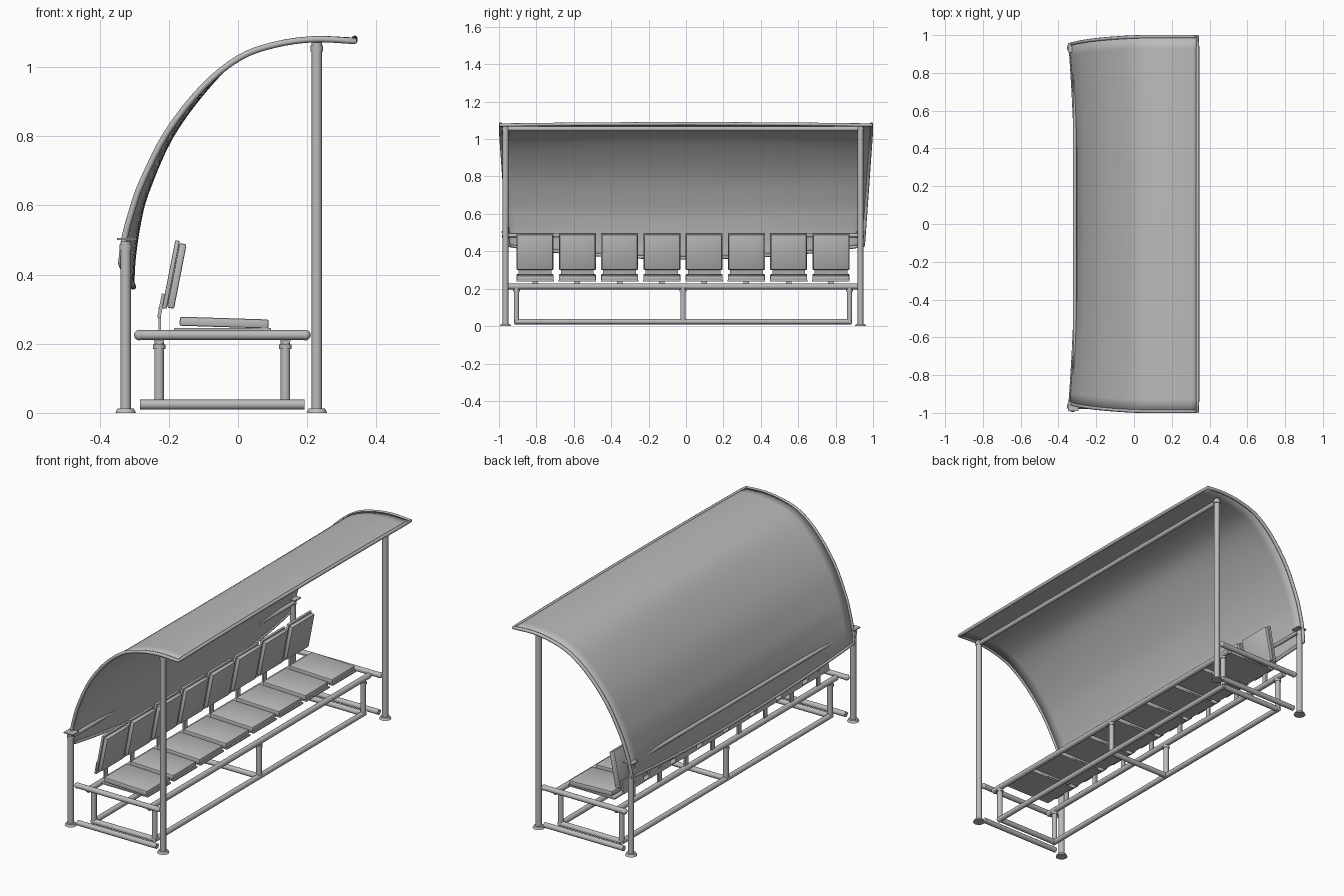
import bpy, bmesh, math
from mathutils import Vector, Matrix

cube = bpy.data.objects.get("Cube")
if cube:
    bpy.data.objects.remove(cube, do_unlink=True)

grey = bpy.data.materials.new("mid grey")
grey.use_nodes = True
GREY = (0.5, 0.5, 0.5, 1)
grey.diffuse_color = GREY
grey.node_tree.nodes["Principled BSDF"].inputs["Base Color"].default_value = GREY

MID = -0.016          # centre of the frame along y
POST_X = (-0.325, 0.228)
LEG_X = (-0.228, 0.137)


def finish(bm, name, angle=35):
    mesh = bpy.data.meshes.new(name)
    bmesh.ops.recalc_face_normals(bm, faces=bm.faces)
    bm.to_mesh(mesh)
    bm.free()
    mesh.materials.append(grey)
    obj = bpy.data.objects.new(name, mesh)
    bpy.context.collection.objects.link(obj)
    bpy.ops.object.select_all(action="DESELECT")
    obj.select_set(True)
    bpy.context.view_layer.objects.active = obj
    bpy.ops.object.shade_smooth_by_angle(angle=math.radians(angle))
    return obj


def tube(name, a, b, r, r2=None, balls=False):
    a, b = Vector(a), Vector(b)
    d = b - a
    turn = d.to_track_quat("Z", "Y").to_matrix().to_4x4()
    bm = bmesh.new()
    bmesh.ops.create_cone(bm, cap_ends=True, segments=20, radius1=r,
                          radius2=r if r2 is None else r2, depth=d.length,
                          matrix=Matrix.Translation((a + b) / 2) @ turn)
    if balls:
        for p in (a, b):
            bmesh.ops.create_uvsphere(bm, u_segments=16, v_segments=10, radius=r * 1.1,
                                      matrix=Matrix.Translation(p))
    return finish(bm, name)


def box(name, loc, size, tilt=0, bevel=0):
    bm = bmesh.new()
    m = (Matrix.Translation(loc) @ Matrix.Rotation(tilt, 4, "Y")
         @ Matrix.Diagonal((*size, 1)))
    bmesh.ops.create_cube(bm, size=1, matrix=m)
    if bevel:
        bmesh.ops.bevel(bm, geom=bm.edges[:], offset=bevel, segments=2,
                        affect="EDGES", profile=0.5)
    return finish(bm, name)


def smooth_path(points, steps=4):
    """Catmull-Rom curve through the points."""
    p = [Vector(q) for q in points]
    p = [2 * p[0] - p[1]] + p + [2 * p[-1] - p[-2]]
    out = []
    for i in range(1, len(p) - 2):
        a, b, c, d = p[i - 1:i + 3]
        for k in range(steps):
            t = k / steps
            out.append(0.5 * (2 * b + (c - a) * t + (2 * a - 5 * b + 4 * c - d) * t * t
                              + (3 * b - a - 3 * c + d) * t ** 3))
    return out + [p[-2]]


# Canopy: end and middle profiles (x, z) blended along the length
end_profile = smooth_path([(-.338, .43), (-.328, .505), (-.305, .59), (-.276, .67),
                           (-.205, .81), (-.103, .94), (.003, 1.026), (.106, 1.064),
                           (.22, 1.08), (.337, 1.075)])
mid_profile = smooth_path([(-.303, .365), (-.298, .45), (-.283, .55), (-.259, .64),
                           (-.191, .795), (-.094, .93), (.005, 1.028), (.106, 1.07),
                           (.22, 1.086), (.337, 1.082)])
N = 32
grid = []
for i in range(N + 1):
    s = 2 * i / N - 1
    row = []
    for e, m in zip(end_profile, mid_profile):
        p = m.lerp(e, s * s)
        half = 0.948 + 0.044 * min(1, (e.y - 0.43) / 0.62)
        row.append(Vector((p.x, s * half, p.y)))
    grid.append(row)

bm = bmesh.new()
verts = [[bm.verts.new(p) for p in row] for row in grid]
for r0, r1 in zip(verts, verts[1:]):
    for j in range(len(r0) - 1):
        bm.faces.new((r0[j], r0[j + 1], r1[j + 1], r1[j]))
canopy = finish(bm, "canopy_sheet")
solid = canopy.modifiers.new("thickness", "SOLIDIFY")
solid.thickness = 0.006
solid.offset = 0

# Rounded rim all around the sheet
loop = (grid[0] + [r[-1] for r in grid[1:-1]] + grid[-1][::-1]
        + [r[0] for r in grid[-2:0:-1]])
curve = bpy.data.curves.new("canopy_rim", "CURVE")
curve.dimensions = "3D"
curve.bevel_depth = 0.009
curve.bevel_resolution = 2
spline = curve.splines.new("POLY")
spline.points.add(len(loop) - 1)
for pt, co in zip(spline.points, loop):
    pt.co = (*co, 1)
spline.use_cyclic_u = True
curve.materials.append(grey)
rim = bpy.data.objects.new("canopy_rim", curve)
bpy.context.collection.objects.link(rim)
bpy.ops.object.select_all(action="DESELECT")
rim.select_set(True)
bpy.context.view_layer.objects.active = rim
bpy.ops.object.convert(target="MESH")
bpy.ops.object.shade_smooth_by_angle(angle=math.radians(50))

# Posts, base flanges and the cross tubes at both ends
for side, s in (("right", -1), ("left", 1)):
    y = MID + s * 0.949
    for name, x, top in (("back", POST_X[0], 0.495), ("front", POST_X[1], 1.07)):
        tube(f"{name}_post_{side}", (x, y, 0.01), (x, y, top), 0.015)
        tube(f"{name}_collar_{side}", (x, y, top - 0.025), (x, y, top - 0.008), 0.018)
        tube(f"{name}_flange_{side}", (x, y, 0), (x, y, 0.012), 0.03, 0.024)
    box(f"canopy_bracket_{side}", (-0.322, y, 0.503), (0.056, 0.05, 0.006))
    tube(f"upper_end_tube_{side}", (-0.285, y, 0.225), (0.195, y, 0.225), 0.014, balls=True)
    tube(f"lower_end_tube_{side}", (-0.283, y, 0.024), (0.192, y, 0.024), 0.014)

# Tubes carrying the canopy
tube("front_canopy_beam", (POST_X[1], MID - 0.949, 1.055), (POST_X[1], MID + 0.949, 1.055), 0.012)
tube("back_canopy_beam", (-0.313, MID - 0.949, 0.485), (-0.313, MID + 0.949, 0.485), 0.01)

# Bench frame
for name, x in zip(("back", "front"), LEG_X):
    tube(f"{name}_upper_rail", (x, MID - 0.94, 0.212), (x, MID + 0.94, 0.212), 0.015)
    tube(f"{name}_lower_rail", (x, MID - 0.9, 0.024), (x, MID + 0.9, 0.024), 0.014)
    for k in (-1, 0, 1):
        y = MID + k * 0.89
        tube(f"{name}_leg_{k + 2}", (x, y, 0.03), (x, y, 0.21), 0.014)
        tube(f"{name}_leg_collar_{k + 2}", (x, y, 0.185), (x, y, 0.197), 0.018)
for k in (-1, 0, 1):
    y = MID + k * 0.89
    tube(f"floor_cross_tube_{k + 2}", (LEG_X[0], y, 0.024), (LEG_X[1], y, 0.024), 0.014)

# Eight seats with cushions, backrests and supports
LEAN = math.radians(11)
for i in range(8):
    y = MID + (i - 3.5) * 0.226
    n = i + 1
    box(f"seat_base_{n}", (-0.045, y, 0.242), (0.28, 0.2, 0.007))
    box(f"seat_cushion_{n}", (-0.04, y, 0.261), (0.257, 0.198, 0.026), math.radians(1.8), 0.005)
    box(f"backrest_panel_{n}", (-0.194, y, 0.4), (0.013, 0.198, 0.2), LEAN, 0.003)
    box(f"backrest_cushion_{n}", (-0.177, y, 0.396), (0.021, 0.19, 0.19), LEAN, 0.005)
    box(f"backrest_bracket_{n}", (-0.222, y, 0.31), (0.01, 0.175, 0.07), LEAN)
    box(f"backrest_stem_{n}", (-0.226, y, 0.26), (0.008, 0.03, 0.09))
